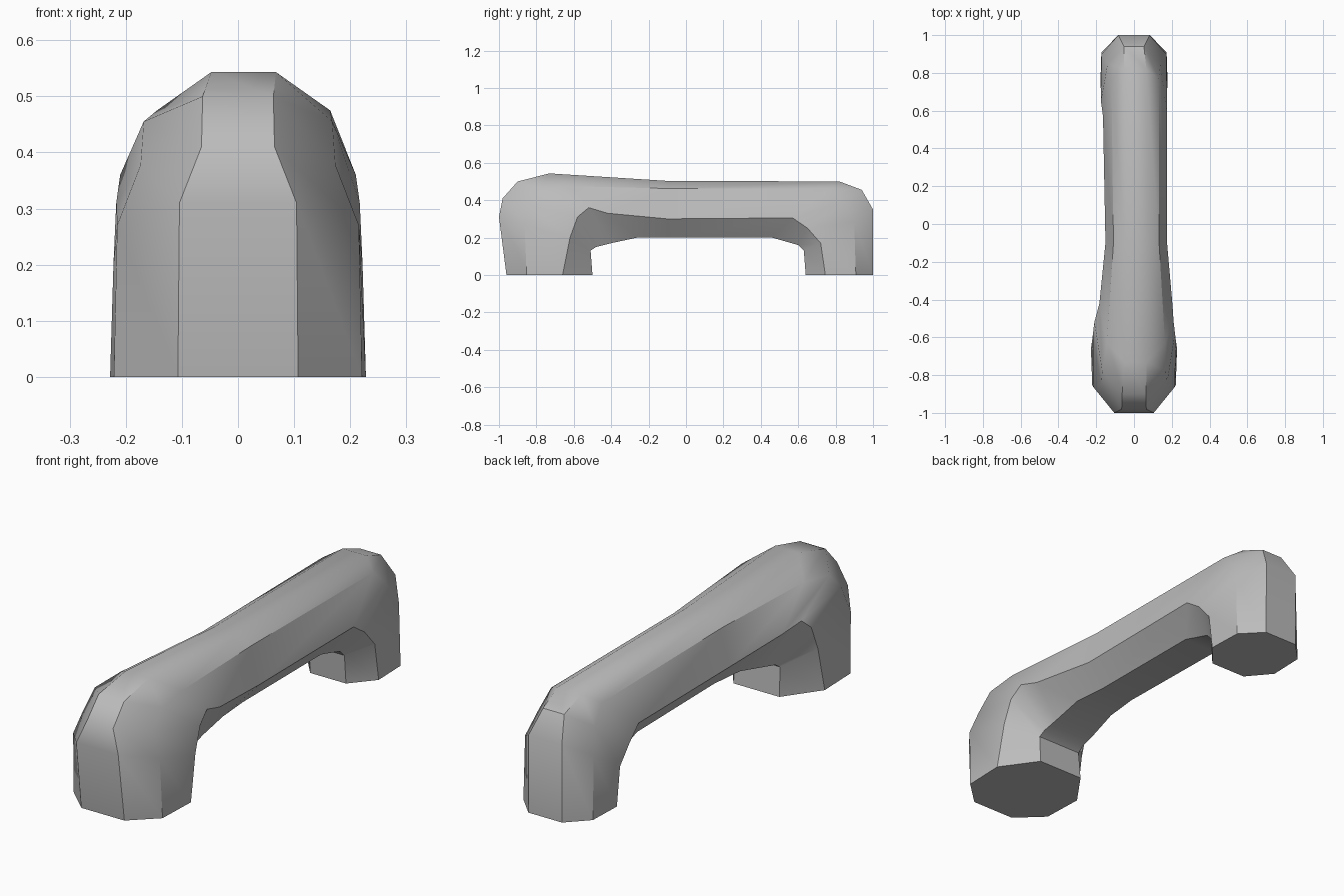
import bpy
import bmesh
from mathutils import Vector

cube = bpy.data.objects.get("Cube")
if cube:
    bpy.data.objects.remove(cube, do_unlink=True)

grey = bpy.data.materials.new("plain grey")
grey.use_nodes = True
colour = (0.5, 0.5, 0.5, 1)
grey.diffuse_color = colour
grey.node_tree.nodes["Principled BSDF"].inputs["Base Color"].default_value = colour

# Eight-sided section shapes: shoulder position, shoulder width, outer and inner flat widths
LEG = (0.64, 0.97, 0.47, 0.5)
DOME = (0.68, 0.8, 0.3, 0.5)
BAR = (0.8, 0.74, 0.35, 0.5)

# Stations from the front foot, along the grip, to the back foot:
# shape, inner (y, z), widest (y, z), outer (y, z), half width, sideways shift
STATIONS = [
    (LEG, (-0.5, 0), (-0.66, 0), (-0.96, 0), 0.228, 0),
    (LEG, (-0.51, 0.13), (-0.62, 0.2), (-1, 0.31), 0.222, 0),
    (DOME, (-0.48, 0.15), (-0.58, 0.31), (-0.98, 0.41), 0.217, 0),
    (DOME, (-0.4, 0.17), (-0.52, 0.36), (-0.9, 0.5), 0.21, 0),
    (DOME, (-0.26, 0.2), (-0.42, 0.33), (-0.73, 0.543), 0.193, 0.01),
    (BAR, (-0.1, 0.2), (-0.1, 0.3), (-0.1, 0.503), 0.163, 0.012),
    (BAR, (0.46, 0.2), (0.57, 0.305), (0.82, 0.5), 0.17, 0.006),
    (DOME, (0.6, 0.16), (0.65, 0.25), (0.94, 0.455), 0.175, 0),
    (LEG, (0.63, 0.13), (0.72, 0.17), (1, 0.35), 0.176, 0),
    (LEG, (0.64, 0), (0.745, 0), (1, 0), 0.178, 0),
]


def section(bm, shape, inner, widest, outer, half, shift):
    along, shoulder_w, outer_w, inner_w = shape
    shoulder = Vector(widest).lerp(Vector(outer), along)
    side = [(inner_w, inner), (1, widest), (shoulder_w, shoulder), (outer_w, outer)]
    loop = [(w, p) for w, p in side] + [(-w, p) for w, p in reversed(side)]
    return [bm.verts.new((shift + w * half, p[0], p[1])) for w, p in loop]


# Handle: one continuous skin over both legs and the grip
bm = bmesh.new()
rings = [section(bm, *station) for station in STATIONS]
for a, b in zip(rings, rings[1:]):
    for i in range(len(a)):
        j = (i + 1) % len(a)
        bm.faces.new((a[i], a[j], b[j], b[i]))
for foot in (rings[0], rings[-1]):
    bm.faces.new(foot)
bmesh.ops.recalc_face_normals(bm, faces=bm.faces)

mesh = bpy.data.meshes.new("pull_handle")
bm.to_mesh(mesh)
bm.free()
mesh.materials.append(grey)
handle = bpy.data.objects.new("pull_handle", mesh)
bpy.context.collection.objects.link(handle)

# Soft facets with crisp edges at the feet and shoulders
bpy.context.view_layer.objects.active = handle
handle.select_set(True)
bpy.ops.object.shade_smooth_by_angle(angle=0.6)
